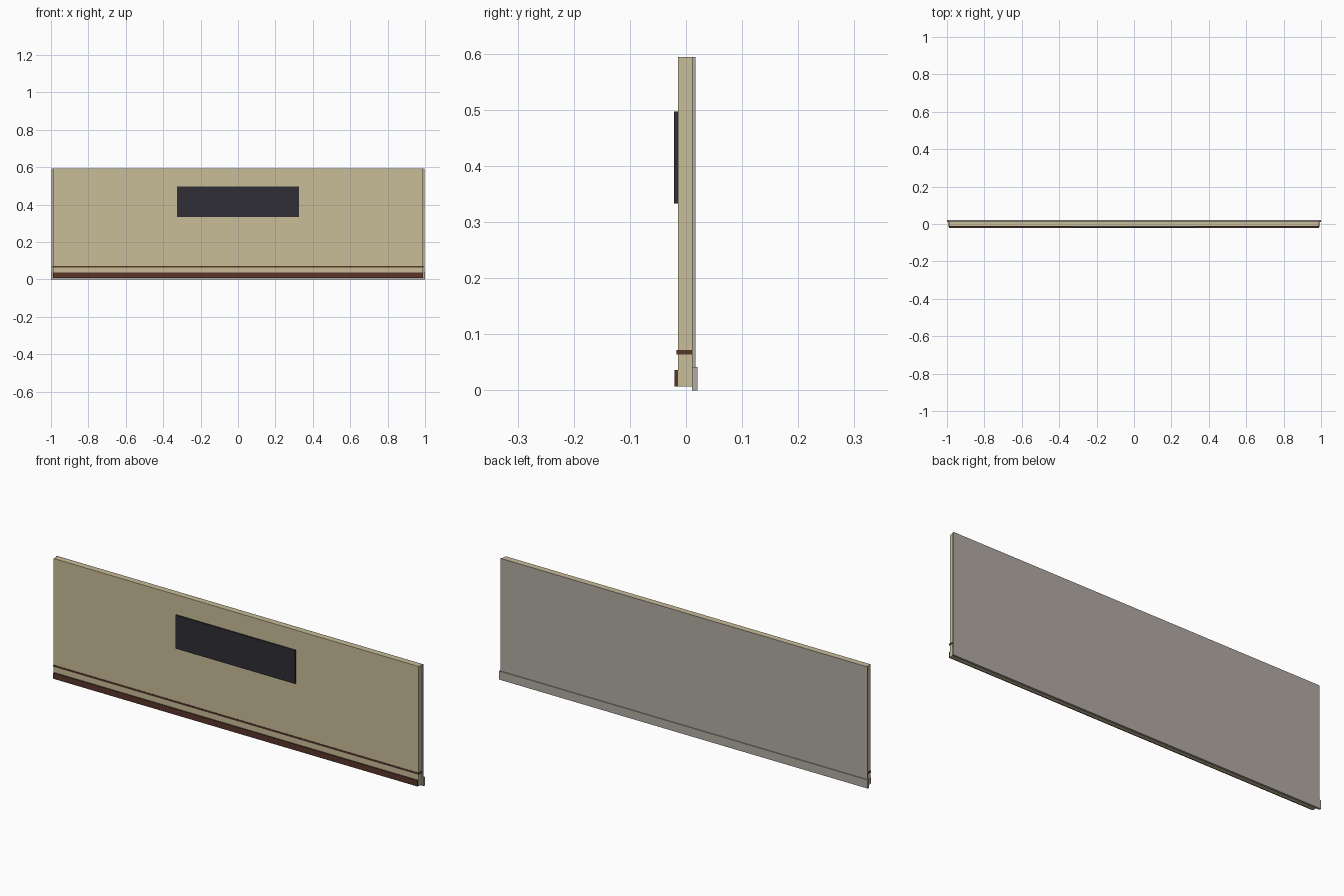
import bpy

if "Cube" in bpy.data.objects:
    bpy.data.objects.remove(bpy.data.objects["Cube"])


def material(name, srgb):
    m = bpy.data.materials.new(name)
    lin = [((c / 255 + 0.055) / 1.055) ** 2.4 for c in srgb]
    m.diffuse_color = (*lin, 1)
    m.use_nodes = True
    m.node_tree.nodes["Principled BSDF"].inputs["Base Color"].default_value = m.diffuse_color
    return m


tan = material("tan", (200, 188, 151))
grey = material("warm_grey", (178, 171, 163))
brown = material("dark_brown", (88, 54, 42))
black = material("blue_black", (46, 46, 54))


def box(name, half_width, y, z, mat):
    """Box centred on x = 0, spanning the given y and z ranges."""
    bpy.ops.mesh.primitive_cube_add(size=1)
    ob = bpy.context.object
    ob.name = name
    ob.location = (0, sum(y) / 2, sum(z) / 2)
    ob.scale = (2 * half_width, y[1] - y[0], z[1] - z[0])
    bpy.ops.object.transform_apply(location=True, rotation=False, scale=True)
    ob.data.materials.append(mat)
    return ob


# Wall panel and its backing
box("front_panel", 0.99, (-0.0145, 0.0105), (0.007, 0.594), tan)
box("back_panel", 0.996, (0.0105, 0.0165), (0.042, 0.594), grey)
box("back_foot_strip", 1.0, (0.0105, 0.0205), (0.0, 0.042), grey)

# Brown trims along the bottom
box("trim_rail", 0.992, (-0.0165, 0.0105), (0.064, 0.072), brown)
box("baseboard", 0.988, (-0.0205, -0.0145), (0.007, 0.036), brown)

# Dark display plate
box("display_plate", 0.325, (-0.0215, -0.0145), (0.333, 0.497), black)
